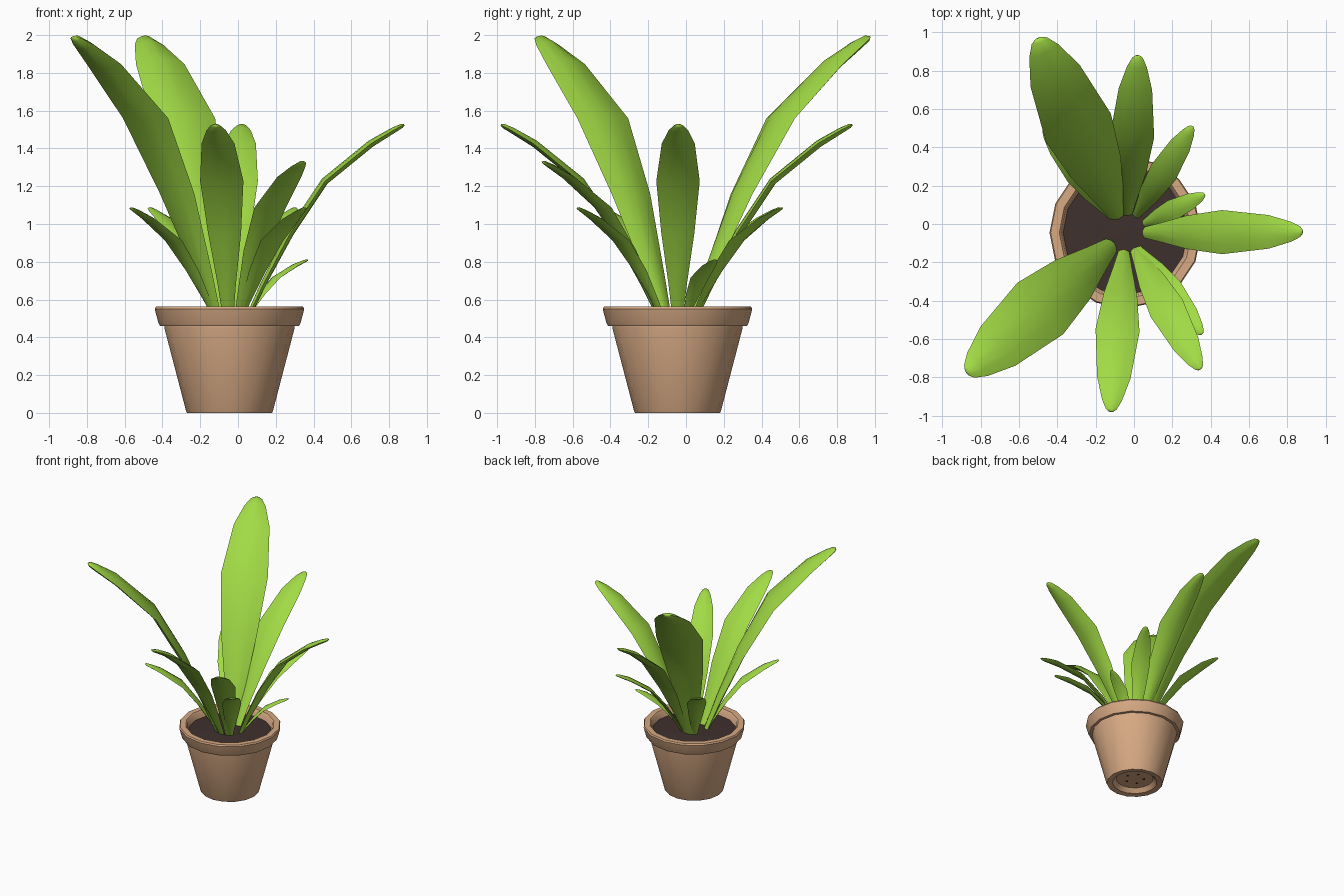
import bpy, math
from mathutils import Vector

if "Cube" in bpy.data.objects:
    bpy.data.objects.remove(bpy.data.objects["Cube"])

CENTRE = Vector((-0.045, -0.045, 0))


def material(name, rgb):
    m = bpy.data.materials.new(name)
    m.diffuse_color = (*rgb, 1)
    m.use_nodes = True
    m.node_tree.nodes["Principled BSDF"].inputs["Base Color"].default_value = m.diffuse_color
    return m


LEAF = material("leaf_green", (0.36, 0.71, 0.06))
CLAY = material("terracotta", (0.68, 0.40, 0.23))
SOIL = material("soil_brown", (0.05, 0.03, 0.027))


def make(name, verts, faces, mat, angle):
    me = bpy.data.meshes.new(name)
    me.from_pydata(verts, [], faces)
    me.materials.append(mat)
    ob = bpy.data.objects.new(name, me)
    bpy.context.collection.objects.link(ob)
    bpy.ops.object.select_all(action='DESELECT')
    ob.select_set(True)
    bpy.context.view_layer.objects.active = ob
    bpy.ops.object.mode_set(mode='EDIT')
    bpy.ops.mesh.select_all(action='SELECT')
    bpy.ops.mesh.normals_make_consistent(inside=False)
    bpy.ops.object.mode_set(mode='OBJECT')
    bpy.ops.object.shade_smooth_by_angle(angle=math.radians(angle))
    return ob


def bridge(rings, n):
    """Quads between consecutive rings of n points, with end caps."""
    faces = [(r * n + i, r * n + (i + 1) % n, (r + 1) * n + (i + 1) % n, (r + 1) * n + i)
             for r in range(rings - 1) for i in range(n)]
    return faces + [tuple(range(n))[::-1], tuple(range((rings - 1) * n, rings * n))]


def lathe(name, profile, mat, n=16, centre=CENTRE):
    verts = [centre + Vector((r * math.cos(a), r * math.sin(a), z))
             for r, z in profile for a in (2 * math.pi * i / n for i in range(n))]
    return make(name, verts, bridge(len(profile), n), mat, 40)


# Pot: recessed foot, tapered wall, overhanging rim, hollow mouth
lathe("pot", [(0.05, 0.04), (0.15, 0.04), (0.18, 0.005), (0.225, 0.0), (0.23, 0.01),
              (0.345, 0.45), (0.345, 0.46), (0.368, 0.46), (0.376, 0.475),
              (0.396, 0.55), (0.39, 0.562), (0.345, 0.562), (0.335, 0.552),
              (0.32, 0.47)], CLAY)
# Soil fill
lathe("soil", [(0.322, 0.49), (0.325, 0.505), (0.12, 0.515)], SOIL)
# Drain holes under the foot
for k in range(5):
    a = 2 * math.pi * k / 5
    lathe("drain_hole", [(0.01, 0.037), (0.01, 0.045)], SOIL, 8,
          CENTRE + Vector((0.075 * math.cos(a), 0.075 * math.sin(a), 0)))

# Leaf stations: outward fraction, height fraction, width fraction
STATIONS = [(0, 0, 0.22), (0.11, 0.19, 0.42), (0.28, 0.45, 0.76), (0.50, 0.715, 1.0),
            (0.79, 0.905, 0.76), (0.93, 0.972, 0.45), (0.985, 0.995, 0.24), (1, 1, 0.10)]
# Lens cross-section: side, normal
SECTION = [(1, 0), (0.5, 0.75), (0, 1), (-0.5, 0.75), (-1, 0),
           (-0.5, -0.75), (0, -1), (0.5, -0.75)]


def leaf(name, tip, width):
    tip = Vector(tip)
    flat = Vector((tip.x, tip.y, 0)) - CENTRE
    out = flat.normalized()
    side = Vector((-out.y, out.x, 0))
    base = CENTRE + out * 0.085 + Vector((0, 0, 0.48))
    reach, rise = flat.length - 0.085, tip.z - 0.48
    spine = [base + out * reach * r + Vector((0, 0, rise * h)) for r, h, _ in STATIONS]
    verts = []
    for i, p in enumerate(spine):
        tangent = (spine[min(i + 1, len(spine) - 1)] - spine[max(i - 1, 0)]).normalized()
        normal = tangent.cross(side)
        w = width * STATIONS[i][2] / 2
        t = width * 0.085 * min(1, 0.35 + STATIONS[i][2])
        if i == len(spine) - 1:
            t *= 0.4
        verts += [p + side * s * w + normal * n * t for s, n in SECTION]
    return make(name, verts, bridge(len(spine), len(SECTION)), LEAF, 60)


# Leaves: tip position and greatest width
LEAVES = [((-0.87, -0.78, 1.99), 0.36), ((-0.50, 0.97, 1.99), 0.37),
          ((0.02, 0.88, 1.525), 0.23), ((0.88, -0.04, 1.525), 0.23),
          ((-0.12, -0.98, 1.525), 0.23), ((0.345, -0.76, 1.33), 0.19),
          ((0.355, -0.575, 1.085), 0.15), ((0.305, 0.51, 1.085), 0.15),
          ((-0.57, -0.44, 1.085), 0.15), ((-0.47, 0.50, 1.085), 0.15),
          ((0.37, 0.155, 0.81), 0.11)]
for k, (tip, width) in enumerate(LEAVES):
    leaf(f"leaf_{k + 1}", tip, width)
